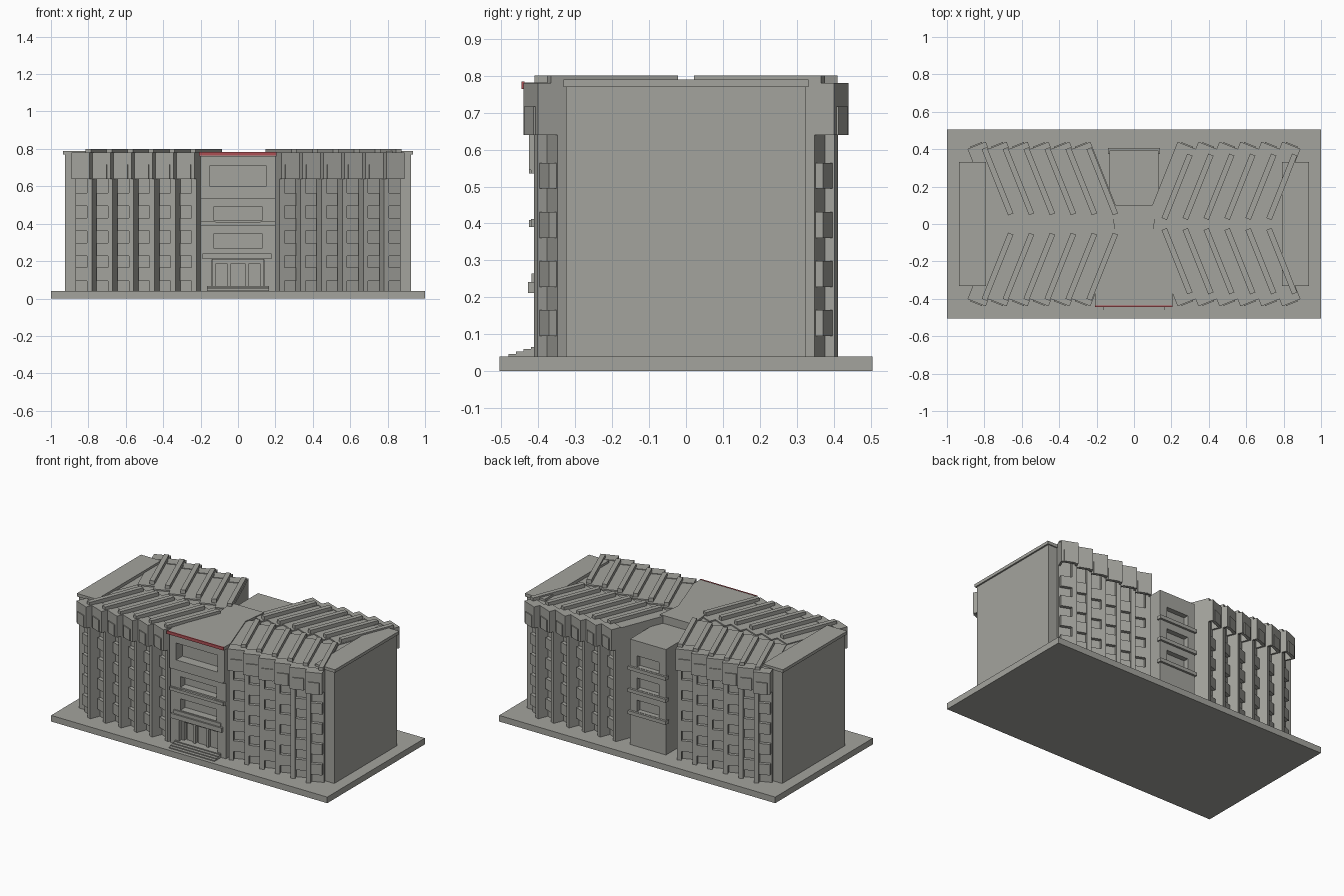
import bpy, bmesh, math
from mathutils import Vector

if "Cube" in bpy.data.objects:
    bpy.data.objects.remove(bpy.data.objects["Cube"])


def material(name, rgb):
    m = bpy.data.materials.new(name)
    m.diffuse_color = (*rgb, 1)
    m.use_nodes = True
    m.node_tree.nodes["Principled BSDF"].inputs["Base Color"].default_value = m.diffuse_color
    return m


GREY = material("concrete_grey", (0.37, 0.37, 0.34))
RED = material("roof_edge_red", (0.42, 0.08, 0.09))


class Part:
    """Collects prisms into one named object."""

    def __init__(self, name, mat=GREY):
        self.name, self.mat, self.bm = name, mat, bmesh.new()

    def prism(self, pts, z0, z1):
        area = sum(p[0] * q[1] - q[0] * p[1] for p, q in zip(pts, pts[1:] + pts[:1]))
        if area < 0:
            pts = pts[::-1]
        lo = [self.bm.verts.new((p[0], p[1], z0)) for p in pts]
        hi = [self.bm.verts.new((p[0], p[1], z1)) for p in pts]
        self.bm.faces.new(lo[::-1])
        self.bm.faces.new(hi)
        n = len(pts)
        for i in range(n):
            j = (i + 1) % n
            self.bm.faces.new((lo[i], lo[j], hi[j], hi[i]))

    def box(self, x0, x1, y0, y1, z0, z1):
        self.prism([(x0, y0), (x1, y0), (x1, y1), (x0, y1)], z0, z1)

    def done(self):
        me = bpy.data.meshes.new(self.name)
        self.bm.to_mesh(me)
        self.bm.free()
        me.materials.append(self.mat)
        ob = bpy.data.objects.new(self.name, me)
        bpy.context.collection.objects.link(ob)


# ground slab
p = Part("base_slab")
p.box(-1, 1, -0.505, 0.505, 0, 0.04)
p.done()

# core along the spine, end blocks and their roof caps
p = Part("core")
p.box(-0.82, 0.82, -0.1, 0.1, 0.04, 0.768)
p.done()
for s, side in ((-1, "left"), (1, "right")):
    p = Part(side + "_end_block")
    p.box(s * 0.72, s * 0.925, -0.325, 0.325, 0.04, 0.77)
    p.done()
    p = Part(side + "_end_cap")
    p.box(s * 0.79, s * 0.935, -0.332, 0.332, 0.77, 0.79)
    p.done()

# slanted saw-tooth bays in four wings
ANG = math.radians(21.8)
OUT = Vector((math.sin(ANG), math.cos(ANG)))     # outward along a bay
ACR = Vector((math.cos(ANG), -math.sin(ANG)))    # across a bay, away from centre
PITCH, W = 0.112, 0.104
FLOORS = [0.095 + 0.133 * k for k in range(4)]


def wing(sx, sy, label):
    parts = {n: Part(label + "_" + n) for n in
             ("bays", "piers", "window_boxes", "hoods", "roof_fins")}
    for i in range(6):
        corner = Vector((0.793 - PITCH * i, 0.44))

        def slab(part, a0, a1, o0, o1, z0, z1):
            pts = [corner + ACR * a + OUT * o
                   for a, o in ((a0, o0), (a1, o0), (a1, o1), (a0, o1))]
            parts[part].prism([(sx * q.x, sy * q.y) for q in pts], z0, z1)

        slab("bays", 0, W, -0.43, -0.058, 0.04, 0.776)
        slab("piers", 0, 0.028, -0.07, -0.03, 0.04, 0.76)
        for z in FLOORS:
            slab("window_boxes", 0.026, 0.096, -0.07, -0.036, z, z + 0.07)
        # hollow hood: top, front plate, cheeks and raised panel
        slab("hoods", 0, W, -0.07, 0, 0.72, 0.78)
        slab("hoods", 0, W, -0.014, 0, 0.64, 0.72)
        slab("hoods", 0, 0.012, -0.08, -0.014, 0.64, 0.72)
        slab("hoods", W - 0.012, W, -0.08, -0.014, 0.64, 0.72)
        slab("hoods", 0.02, 0.088, 0, 0.006, 0.64, 0.717)
        # roof fin
        a = 0.005 if sx < 0 else 0.072
        slab("roof_fins", a, a + 0.03, -0.41, -0.03 if sx < 0 else -0.04, 0.77, 0.8)
    for q in parts.values():
        q.done()


for sx, a in ((-1, "left"), (1, "right")):
    for sy, b in ((-1, "front"), (1, "back")):
        wing(sx, sy, b + "_" + a)


def pierced_wall(part, hw, y0, y1, z0, z1, holes):
    """Wall of half width hw made of piers and bands; holes = (half width, z0, z1)."""
    z = z0
    for h, a, b in holes:
        if a > z:
            part.box(-hw, hw, y0, y1, z, a)
        for s in (-1, 1):
            part.box(s * h, s * hw, y0, y1, a, b)
        z = b
    part.box(-hw, hw, y0, y1, z, z1)


# central roof and body
p = Part("central_body")
p.prism([(-0.2, -0.36), (0.2, -0.36), (0.1, -0.065), (0.12, 0.1), (-0.12, 0.1), (-0.1, -0.065)],
        0.04, 0.76)
p.done()
p = Part("central_roof")
p.prism([(-0.205, -0.437), (0.205, -0.437), (0.205, -0.37), (0.1, -0.065), (0.12, 0.1),
         (-0.12, 0.1), (-0.1, -0.065), (-0.205, -0.37)], 0.76, 0.782)
p.done()
p = Part("red_roof_edge", RED)
p.box(-0.208, 0.205, -0.445, -0.437, 0.764, 0.784)
p.done()

# front facade with recessed openings
p = Part("front_facade")
pierced_wall(p, 0.2, -0.41, -0.355, 0.04, 0.545,
             [(0.14, 0.04, 0.21), (0.13, 0.27, 0.345), (0.13, 0.42, 0.49)])
pierced_wall(p, 0.2, -0.425, -0.355, 0.545, 0.762, [(0.15, 0.6, 0.71)])
p.done()
p = Part("front_ledges")
for z in (0.39, 0.535):
    p.box(-0.2, 0.19, -0.425, -0.4, z, z + 0.02)
    for s in (-1, 1):
        p.box(s * 0.12, s * 0.2, -0.42, -0.4, z, z + 0.022)
p.done()
p = Part("entrance_canopy")
p.box(-0.19, 0.18, -0.428, -0.39, 0.212, 0.242)
p.box(-0.175, 0.165, -0.418, -0.39, 0.242, 0.265)
p.done()

# entrance doors and steps
p = Part("entrance_doors")
for x in (-0.128, -0.048, 0.048, 0.128):
    p.box(x - 0.008, x + 0.008, -0.385, -0.355, 0.06, 0.2)
p.box(-0.136, 0.136, -0.385, -0.355, 0.185, 0.21)
for x in (-0.085, 0, 0.085):
    p.box(x - 0.028, x + 0.028, -0.368, -0.355, 0.065, 0.175)
p.done()
p = Part("entrance_steps")
for k in range(4):
    p.box(-0.165, 0.165, -0.48 + 0.02 * k, -0.36, 0.04, 0.0465 + 0.0065 * k)
p.done()

# rear stair tower with openings and ledges
p = Part("rear_tower")
p.box(-0.13, 0.13, 0.1, 0.36, 0.04, 0.73)
pierced_wall(p, 0.13, 0.36, 0.393, 0.04, 0.73,
             [(0.08, z, z + 0.075) for z in (0.268, 0.413, 0.558)])
p.done()
p = Part("rear_ledges")
for z in (0.243, 0.388, 0.533):
    p.box(-0.138, 0.138, 0.375, 0.407, z, z + 0.023)
p.done()
